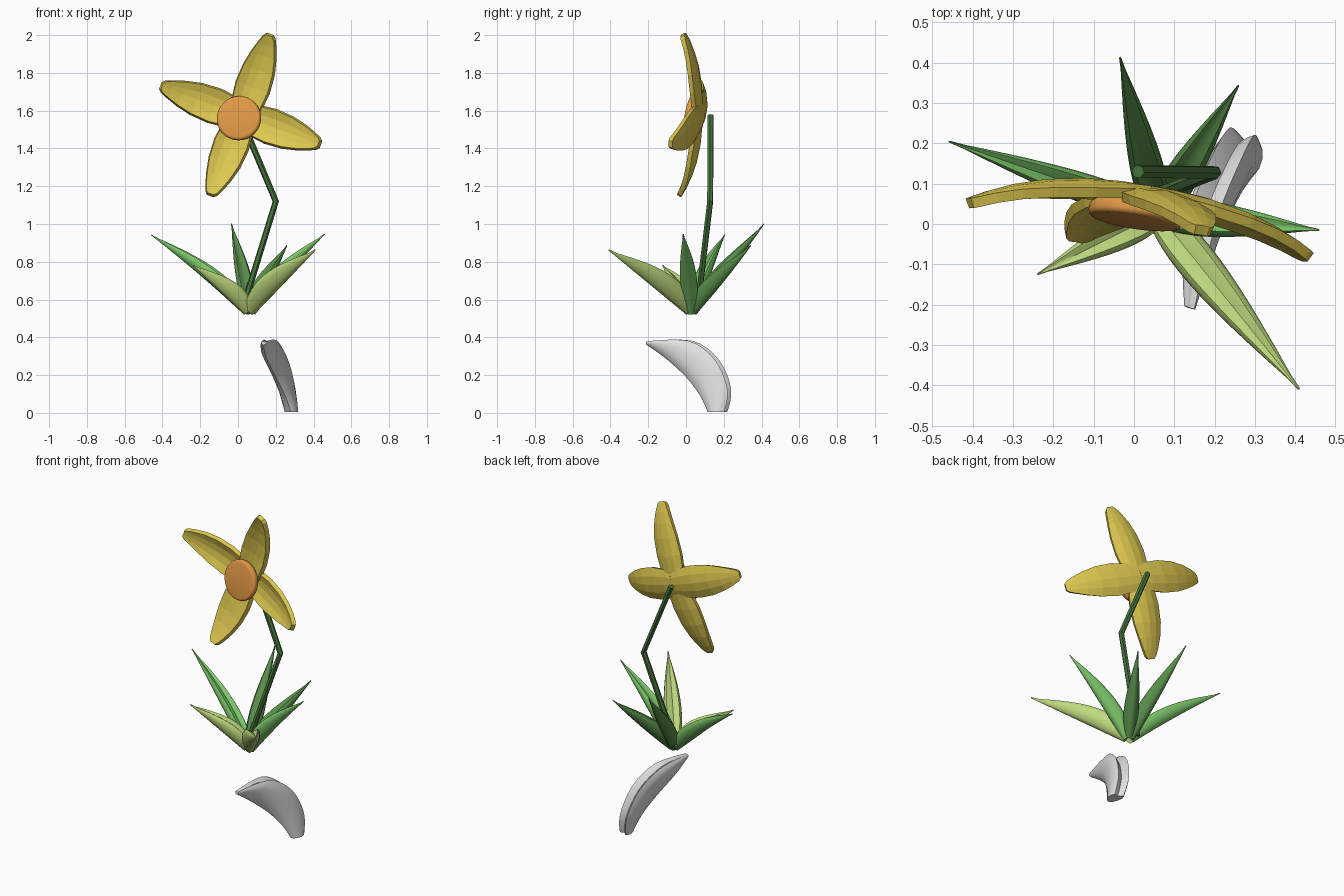
import bpy
from math import sin, cos, pi, radians
from mathutils import Vector as V

cube = bpy.data.objects.get("Cube")
if cube:
    bpy.data.objects.remove(cube, do_unlink=True)


def material(name, rgb):
    m = bpy.data.materials.new(name)
    m.use_nodes = True
    m.diffuse_color = (*rgb, 1)
    m.node_tree.nodes["Principled BSDF"].inputs["Base Color"].default_value = (*rgb, 1)
    return m


yellow = material("petal yellow", (0.73, 0.58, 0.08))
orange = material("disc orange", (0.74, 0.31, 0.06))
lime = material("leaf lime", (0.52, 0.71, 0.21))
green = material("leaf green", (0.2, 0.56, 0.14))
dark = material("leaf dark green", (0.1, 0.27, 0.07))
stem_green = material("stem green", (0.06, 0.17, 0.045))
white = material("fallen petal white", (0.74, 0.74, 0.74))

# Fleshy leaf section: (across, height) from the keel round two lobes and a groove
HALF = [(0.45, 0.1), (0.8, 0.33), (1, 0.62), (0.95, 0.85), (0.7, 1), (0.35, 0.93)]
SECTION = [(0, 0)] + HALF + [(0, 0.84)] + [(-a, h) for a, h in reversed(HALF)]


def make(name, verts, faces, mat):
    me = bpy.data.meshes.new(name)
    me.from_pydata(verts, [], faces)
    me.materials.append(mat)
    ob = bpy.data.objects.new(name, me)
    bpy.context.collection.objects.link(ob)
    return ob


def finish(ob, angle):
    """Apply modifiers and smooth edges flatter than the angle."""
    bpy.ops.object.select_all(action="DESELECT")
    ob.select_set(True)
    bpy.context.view_layer.objects.active = ob
    for mod in list(ob.modifiers):
        bpy.ops.object.modifier_apply(modifier=mod.name)
    bpy.ops.object.shade_smooth_by_angle(angle=radians(angle))


def fleshy(name, stations, mat):
    """Closed solid through stations of (keel point, rim point, half-width vector)."""
    n = len(SECTION)
    verts = [k.lerp(r, h) + s * a for k, r, s in stations for a, h in SECTION]
    faces = [(i * n + j, i * n + (j + 1) % n, (i + 1) * n + (j + 1) % n, (i + 1) * n + j)
             for i in range(len(stations) - 1) for j in range(n)]
    last = (len(stations) - 1) * n
    faces += [tuple(reversed(range(n))), tuple(range(last, last + n))]
    finish(make(name, verts, faces, mat), 55)


# Leaves fanning out around the stem foot
def leaf(name, tip, half_width, depth, bow, mat):
    tip, foot = V(tip), V((0.06, 0.025, 0.52))
    out = V((tip.x - foot.x, tip.y - foot.y, 0)).normalized()
    foot += out * 0.03
    side = V((-out.y, out.x, 0))
    mid = (foot + tip) / 2 + V((0, 0, bow))
    stations = []
    for i in range(15):
        t = i / 14
        keel = foot * (1 - t) ** 2 + mid * 2 * t * (1 - t) + tip * t * t
        tangent = ((mid - foot) * (1 - t) + (tip - mid) * t).normalized()
        up = tangent.cross(side)
        f = max(sin(pi * (0.12 + 0.88 * t) ** 0.7), 0.06)
        stations.append((keel, keel + up * depth * f, side * half_width * f))
    fleshy(name, stations, mat)


leaf("leaf_back", (-0.035, 0.415, 1.0), 0.042, 0.075, -0.02, dark)
leaf("leaf_back_left", (0.26, 0.345, 0.885), 0.042, 0.08, -0.02, dark)
leaf("leaf_right", (-0.46, 0.205, 0.94), 0.038, 0.08, 0.02, green)
leaf("leaf_left", (0.46, -0.015, 0.945), 0.045, 0.08, 0.02, green)
leaf("leaf_front_left", (0.41, -0.41, 0.86), 0.05, 0.105, 0, lime)
leaf("leaf_front_right", (-0.24, -0.125, 0.78), 0.042, 0.09, 0, lime)

# Bent stem
curve = bpy.data.curves.new("stem", "CURVE")
curve.dimensions = "3D"
curve.bevel_depth = 0.017
curve.bevel_resolution = 1
curve.use_fill_caps = True
path = [(0.025, 0.06, 0.55), (0.2, 0.128, 1.12), (0.01, 0.13, 1.575)]
spline = curve.splines.new("POLY")
spline.points.add(len(path) - 1)
for pt, co in zip(spline.points, path):
    pt.co = (*co, 1)
spline.use_smooth = False
curve.materials.append(stem_green)
bpy.context.collection.objects.link(bpy.data.objects.new("stem", curve))

# Flower head axes: back points away from the open side
back = V((0.132, 0.985, -0.07)).normalized()
ex = back.cross(V((0, 0, 1))).normalized()
ez = ex.cross(back)
center = V((0.026, 0.085, 1.57))

# Four faceted, cupped petals curving forward: (distance, half width)
outline = [(0, 0.068), (0.07, 0.083), (0.16, 0.093), (0.26, 0.086),
           (0.34, 0.068), (0.4, 0.048), (0.438, 0.032), (0.452, 0.018)]
across = (-1, -0.5, 0, 0.5, 1)
n = len(across)
for k, name in enumerate(["left", "top", "right", "bottom"]):
    ang = radians(-20 + 90 * k)
    d = ex * cos(ang) + ez * sin(ang)
    s = ez * cos(ang) - ex * sin(ang)
    layer = 0.01 * (k % 2)
    verts = [center + d * r + s * w * a
             - back * (0.1 * (r / 0.45) ** 2.5 + 0.024 * (a * w / 0.09) ** 2 + layer)
             for r, w in outline for a in across]
    faces = [(i * n + j, i * n + j + 1, (i + 1) * n + j + 1, (i + 1) * n + j)
             for i in range(len(outline) - 1) for j in range(n - 1)]
    petal = make("petal_" + name, verts, faces, yellow)
    solid = petal.modifiers.new("thickness", "SOLIDIFY")
    solid.thickness = 0.026
    solid.offset = 0

# Rounded flower disc, tipped slightly upward
facing = V((0.15, 0.97, -0.17))
bpy.ops.mesh.primitive_cylinder_add(vertices=32, radius=0.118, depth=0.04,
                                    location=(0.005, 0.025, 1.56),
                                    rotation=facing.to_track_quat("Z", "Y").to_euler())
disc = bpy.context.object
disc.name = "flower_disc"
disc.data.materials.append(orange)
bevel = disc.modifiers.new("round", "BEVEL")
bevel.width = 0.014
bevel.segments = 3
finish(disc, 40)

# Fallen petal: keel point, rim point and half spread at five stations
shape = [((0.28, 0.115, 0.005), (0.285, 0.21, 0.005), 0.038),
         ((0.25, 0.075, 0.09), (0.268, 0.23, 0.12), 0.045),
         ((0.2, 0, 0.19), (0.23, 0.165, 0.28), 0.05),
         ((0.15, -0.11, 0.29), (0.175, 0.02, 0.383), 0.046),
         ((0.135, -0.208, 0.36), (0.14, -0.208, 0.378), 0.014)]
side = V((0.95, -0.3, 0))
stations = [(V(k), V(r), side * w) for k, r, w in shape]


def refine(rows):
    """Insert stations midway with a four-point curve."""
    out = []
    for i in range(len(rows) - 1):
        before, after = rows[max(i - 1, 0)], rows[min(i + 2, len(rows) - 1)]
        out.append(rows[i])
        out.append([(b + c) * 0.5625 - (a + e) * 0.0625
                    for a, b, c, e in zip(before, rows[i], rows[i + 1], after)])
    return out + [rows[-1]]


fleshy("fallen_petal", refine(refine(stations)), white)
